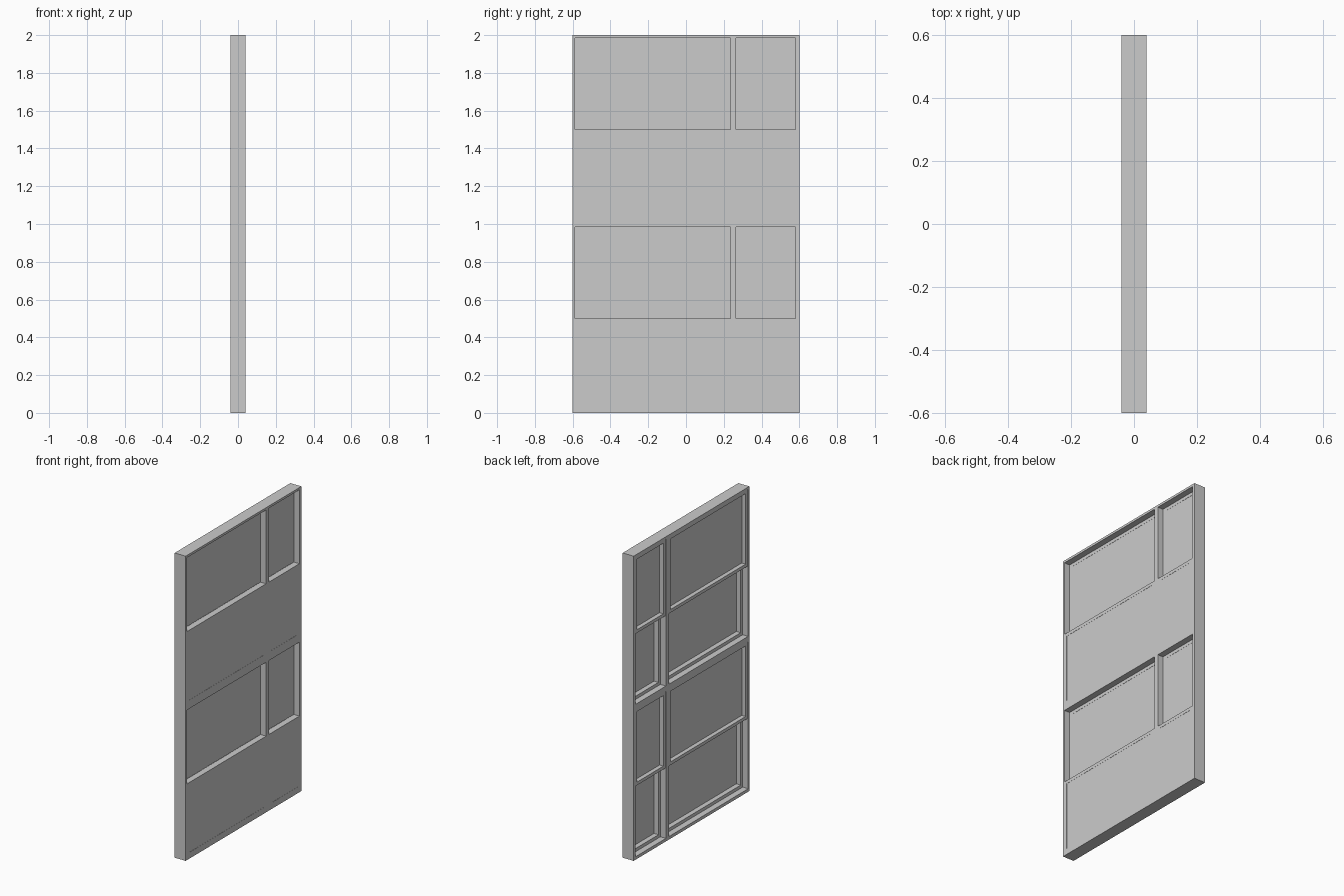
import bpy

if "Cube" in bpy.data.objects:
    bpy.data.objects.remove(bpy.data.objects["Cube"])

# One painted finish for the whole window
paint = bpy.data.materials.new("light_grey")
paint.diffuse_color = (0.6, 0.6, 0.6, 1)
paint.use_nodes = True
paint.node_tree.nodes["Principled BSDF"].inputs["Base Color"].default_value = paint.diffuse_color


def boxes(name, parts):
    """One object from boxes given as (x0, x1, y0, y1, z0, z1)."""
    verts, faces = [], []
    for x0, x1, y0, y1, z0, z1 in parts:
        b = len(verts)
        verts += [(x, y, z) for x in (x0, x1) for y in (y0, y1) for z in (z0, z1)]
        faces += [tuple(b + i for i in f) for f in (
            (0, 1, 3, 2), (4, 6, 7, 5), (0, 4, 5, 1),
            (2, 3, 7, 6), (0, 2, 6, 4), (1, 5, 7, 3))]
    me = bpy.data.meshes.new(name)
    me.from_pydata(verts, [], faces)
    me.materials.append(paint)
    ob = bpy.data.objects.new(name, me)
    bpy.context.collection.objects.link(ob)
    return ob


D = 0.04                                    # half depth of the frame
COLUMNS = [(-0.588, 0.235), (0.265, 0.58)]  # wide and narrow bays
ROWS = [(0.02, 0.985), (1.02, 1.985)]       # lower and upper units

# Outer frame, middle rail and mullions
boxes("outer_frame", [
    (-D, D, -0.6, COLUMNS[0][0], 0, 2), (-D, D, COLUMNS[1][1], 0.6, 0, 2),
    (-D, D, -0.588, 0.58, 0, 0.02), (-D, D, -0.588, 0.58, 1.985, 2)])
boxes("middle_rail", [(-D, D, -0.588, 0.58, 0.985, 1.02)])
for z0, z1 in ROWS:
    boxes("mullion", [(-D, D, 0.235, 0.265, z0, z1)])


def sash(name, x0, x1, y0, y1, z0, z1, w=0.021):
    """Sash surround with thin glass set flush with its outer (+x) face."""
    boxes(name + "_sash", [
        (x0, x1, y0, y0 + w, z0, z1), (x0, x1, y1 - w, y1, z0, z1),
        (x0, x1, y0 + w, y1 - w, z0, z0 + w), (x0, x1, y0 + w, y1 - w, z1 - w, z1)])
    boxes(name + "_glass", [(x1 - 0.008, x1 - 0.001, y0 + w, y1 - w, z0 + w, z1 - w)])


for z0, z1 in ROWS:
    mid = 0.5 if z0 < 1 else 1.5
    for y0, y1 in COLUMNS:
        # Upper sash on the inner track, lower sash on the outer track
        sash("upper", -D + 0.004, 0, y0, y1, mid - 0.02, z1)
        sash("lower", 0, D, y0, y1, z0, mid)
        # Finger pull under the meeting rail
        c = (y0 + y1) / 2
        boxes("finger_pull", [(-0.012, 0.004, c - 0.03, c + 0.03, mid - 0.032, mid - 0.02)])
